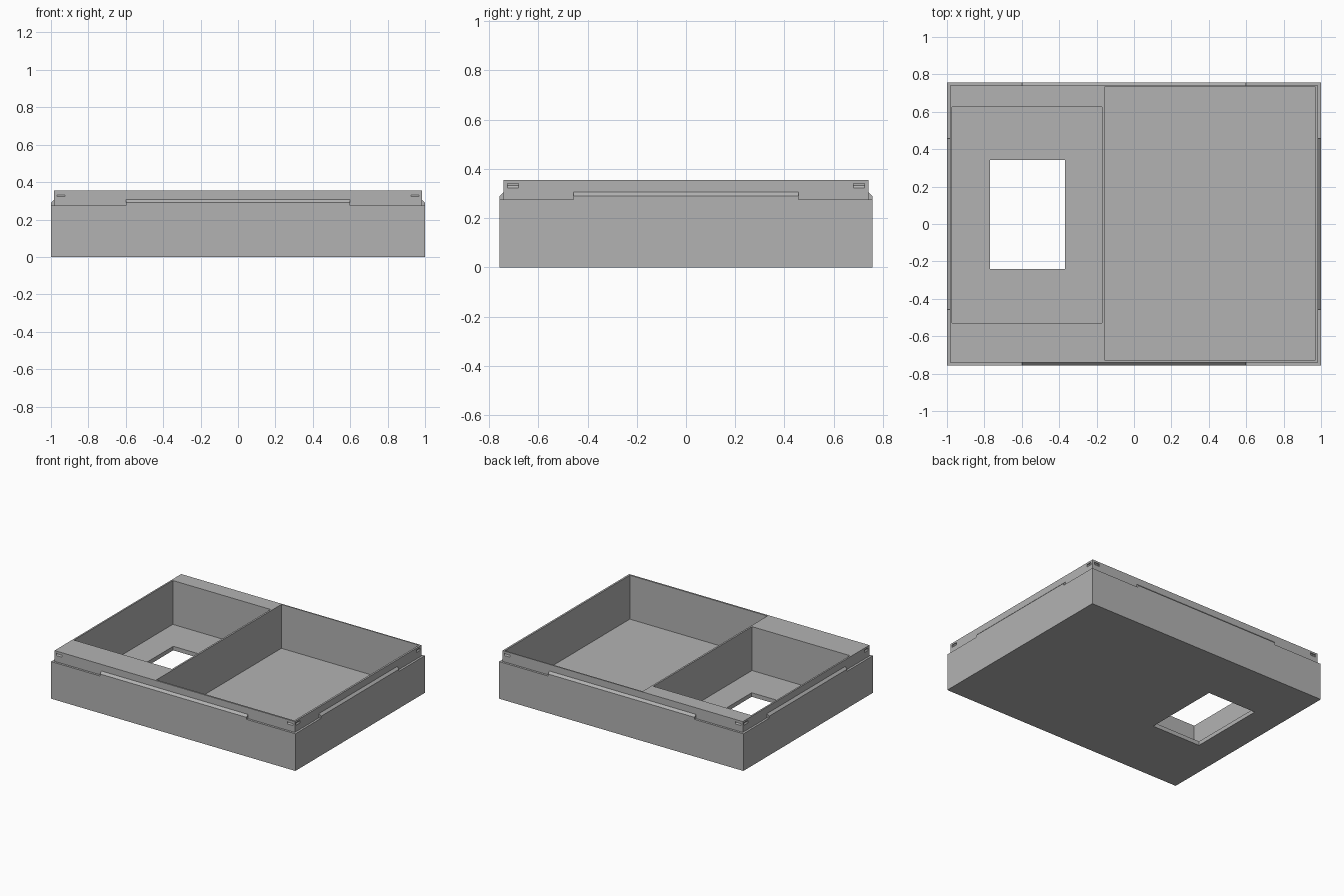
import bpy, bmesh
from mathutils import Matrix
from math import pi

if "Cube" in bpy.data.objects:
    bpy.data.objects.remove(bpy.data.objects["Cube"], do_unlink=True)

grey = bpy.data.materials.new("light_grey")
grey.use_nodes = True
colour = (0.45, 0.45, 0.45, 1)
grey.diffuse_color = colour
grey.node_tree.nodes["Principled BSDF"].inputs["Base Color"].default_value = colour

HALF_X, HALF_Y = 1.0, 0.757        # outer body
RIM_X, RIM_Y = 0.984, 0.741        # raised rim
BODY_TOP, RIM_TOP, FLOOR = 0.275, 0.355, 0.03


def add_prism(name, profile, x0, x1, turn=0):
    """Extrude a (y, z) profile along x, then turn it about z."""
    bm = bmesh.new()
    ends = [[bm.verts.new((x, y, z)) for y, z in profile] for x in (x0, x1)]
    bm.faces.new(ends[0])
    bm.faces.new(ends[1])
    n = len(profile)
    for i in range(n):
        j = (i + 1) % n
        bm.faces.new((ends[0][i], ends[0][j], ends[1][j], ends[1][i]))
    bmesh.ops.recalc_face_normals(bm, faces=bm.faces)
    bm.transform(Matrix.Rotation(turn, 4, "Z"))
    mesh = bpy.data.meshes.new(name)
    bm.to_mesh(mesh)
    bm.free()
    mesh.materials.append(grey)
    obj = bpy.data.objects.new(name, mesh)
    bpy.context.collection.objects.link(obj)
    return obj


def add_box(name, x0, x1, y0, y1, z0, z1):
    return add_prism(name, [(y0, z0), (y1, z0), (y1, z1), (y0, z1)], x0, x1)


def combine(base, tool, operation):
    """Apply a boolean and discard the helper."""
    tool.hide_render = True
    mod = base.modifiers.new("combine", "BOOLEAN")
    mod.operation, mod.solver, mod.object = operation, "EXACT", tool
    bpy.context.view_layer.objects.active = base
    bpy.ops.object.modifier_apply(modifier=mod.name)
    bpy.data.objects.remove(tool, do_unlink=True)


# Outer body and raised rim
tray = add_box("tray", -HALF_X, HALF_X, -HALF_Y, HALF_Y, 0, BODY_TOP)
combine(tray, add_box("rim", -RIM_X, RIM_X, -RIM_Y, RIM_Y, 0.1, RIM_TOP), "UNION")

# Bevelled ridges and corner catch notches on each side
sides = [(0, HALF_Y, RIM_Y, 0.6, RIM_X), (pi / 2, HALF_X, RIM_X, 0.457, RIM_Y),
         (pi, HALF_Y, RIM_Y, 0.6, RIM_X), (-pi / 2, HALF_X, RIM_X, 0.457, RIM_Y)]
for turn, outer, inner, half_length, corner in sides:
    ridge = [(-outer, 0.25), (-outer, 0.29), (-inner, 0.306),
             (-inner + 0.008, 0.306), (-inner + 0.008, 0.25)]
    combine(tray, add_prism("ridge", ridge, -half_length, half_length, turn), "UNION")
    notch = [(-inner - 0.01, 0.322), (-inner, 0.322), (-inner + 0.007, 0.332),
             (-inner + 0.007, 0.341), (-inner - 0.01, 0.341)]
    for side in (-1, 1):
        ends = sorted((side * (corner - 0.06), side * (corner - 0.015)))
        combine(tray, add_prism("notch", notch, *ends, turn), "DIFFERENCE")

# Two compartments and the opening in the smaller floor
combine(tray, add_box("large_pocket", -0.157, 0.97, -0.728, 0.732, FLOOR, 0.5), "DIFFERENCE")
combine(tray, add_box("small_pocket", -0.972, -0.17, -0.53, 0.625, FLOOR, 0.5), "DIFFERENCE")
combine(tray, add_box("floor_opening", -0.77, -0.37, -0.24, 0.342, -0.1, 0.1), "DIFFERENCE")
